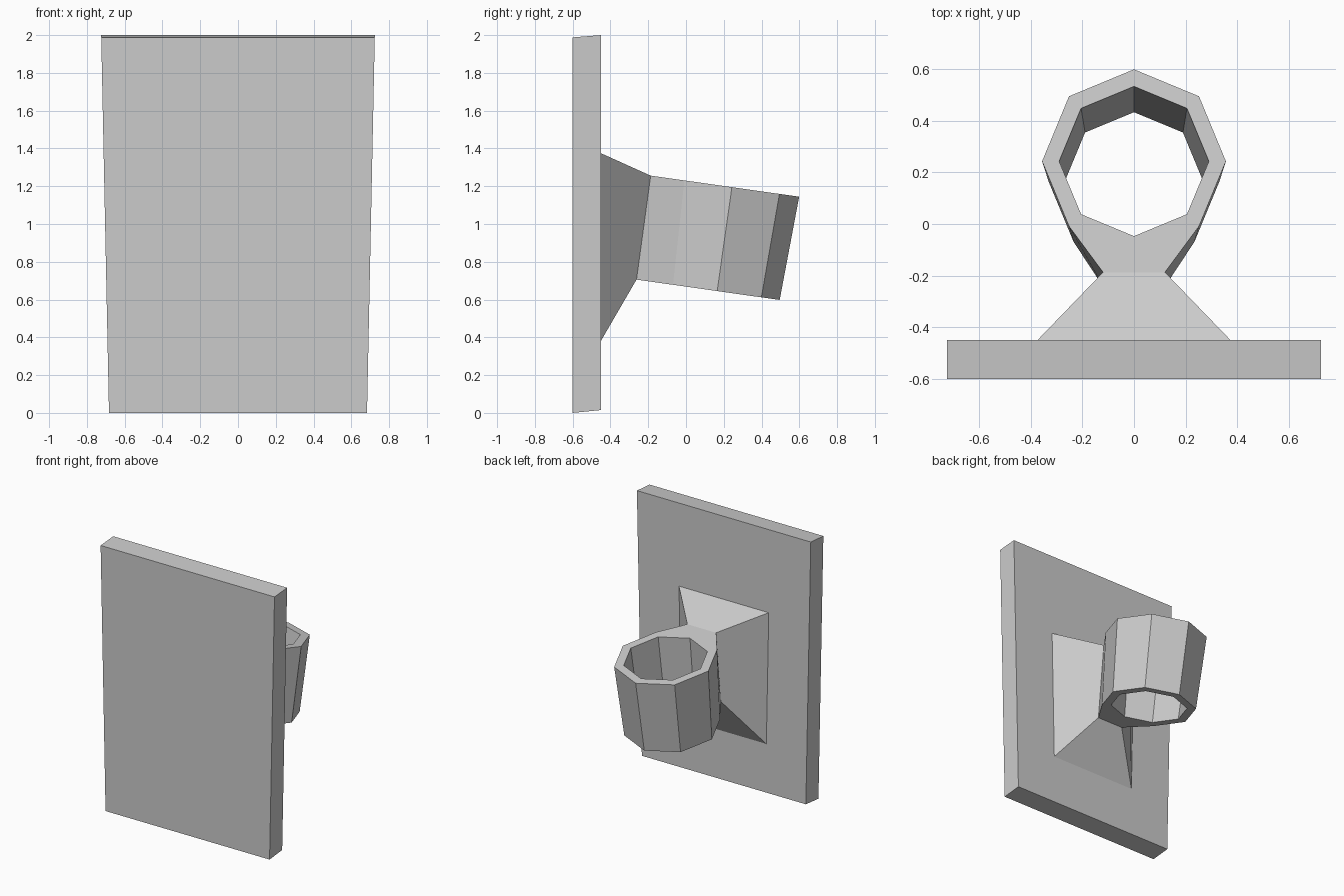
import bpy
import bmesh
from math import sin, cos, pi

cube = bpy.data.objects.get("Cube")
if cube:
    bpy.data.objects.remove(cube, do_unlink=True)

GREY = (0.6, 0.6, 0.6, 1)
mat = bpy.data.materials.new("light grey")
mat.use_nodes = True
mat.diffuse_color = GREY
mat.node_tree.nodes["Principled BSDF"].inputs["Base Color"].default_value = GREY

SIDES = 8


def finish(name, bm):
    bmesh.ops.recalc_face_normals(bm, faces=bm.faces)
    mesh = bpy.data.meshes.new(name)
    bm.to_mesh(mesh)
    bm.free()
    mesh.materials.append(mat)
    obj = bpy.data.objects.new(name, mesh)
    bpy.context.collection.objects.link(obj)
    return obj


def bridge(bm, a, b, skip=()):
    """Join two equal closed loops with quads."""
    n = len(a)
    for i in range(n):
        if i not in skip:
            j = (i + 1) % n
            bm.faces.new((a[i], a[j], b[j], b[i]))


def rectangle(bm, y, x_low, x_high, z_low, z_high):
    return [bm.verts.new(p) for p in ((-x_low, y, z_low), (x_low, y, z_low),
                                      (x_high, y, z_high), (-x_high, y, z_high))]


# Slightly tapered wall plate with slanted top and bottom edges
bm = bmesh.new()
front = rectangle(bm, -0.6, 0.683, 0.724, 0, 1.988)
back = rectangle(bm, -0.45, 0.683, 0.724, 0.015, 2)
bm.faces.new(front)
bm.faces.new(back)
bridge(bm, front, back)
finish("wall_plate", bm)


def section(bm, yc, zc, r_out, r_in, neck_x, neck_y):
    """Tilted octagonal collar section; the front corner opens into the neck."""
    def vert(x, y):
        return bm.verts.new((x, y, zc - 0.142 * (y - yc)))
    angles = [-pi / 2 + 2 * pi * i / SIDES for i in range(SIDES)]
    inner = [vert(r_in * cos(a), yc + r_in * sin(a)) for a in angles]
    outer = [vert(r_out * cos(a), yc + r_out * sin(a)) for a in angles[1:]]
    neck = [vert(-neck_x, neck_y), vert(neck_x, neck_y)]
    # annulus quads, then the face running around the bore into the neck
    for i in range(SIDES - 2):
        bm.faces.new((inner[i + 1], inner[i + 2], outer[i + 1], outer[i]))
    bm.faces.new((inner[1], inner[0], inner[-1], outer[-1], *neck, outer[0]))
    return inner, outer + neck, neck


# Octagonal socket with a flared foot joining the plate
bm = bmesh.new()
top_in, top_out, top_neck = section(bm, 0.243, 1.195, 0.356, 0.29, 0.12, -0.187)
low_in, low_out, low_neck = section(bm, 0.165, 0.645, 0.331, 0.268, 0.107, -0.262)
bridge(bm, top_in, low_in)
bridge(bm, top_out, low_out, skip=(SIDES - 1,))
foot = rectangle(bm, -0.451, 0.355, 0.375, 0.38, 1.375)
bridge(bm, [low_neck[0], low_neck[1], top_neck[1], top_neck[0]], foot)
bm.faces.new(foot)
finish("socket_bracket", bm)
